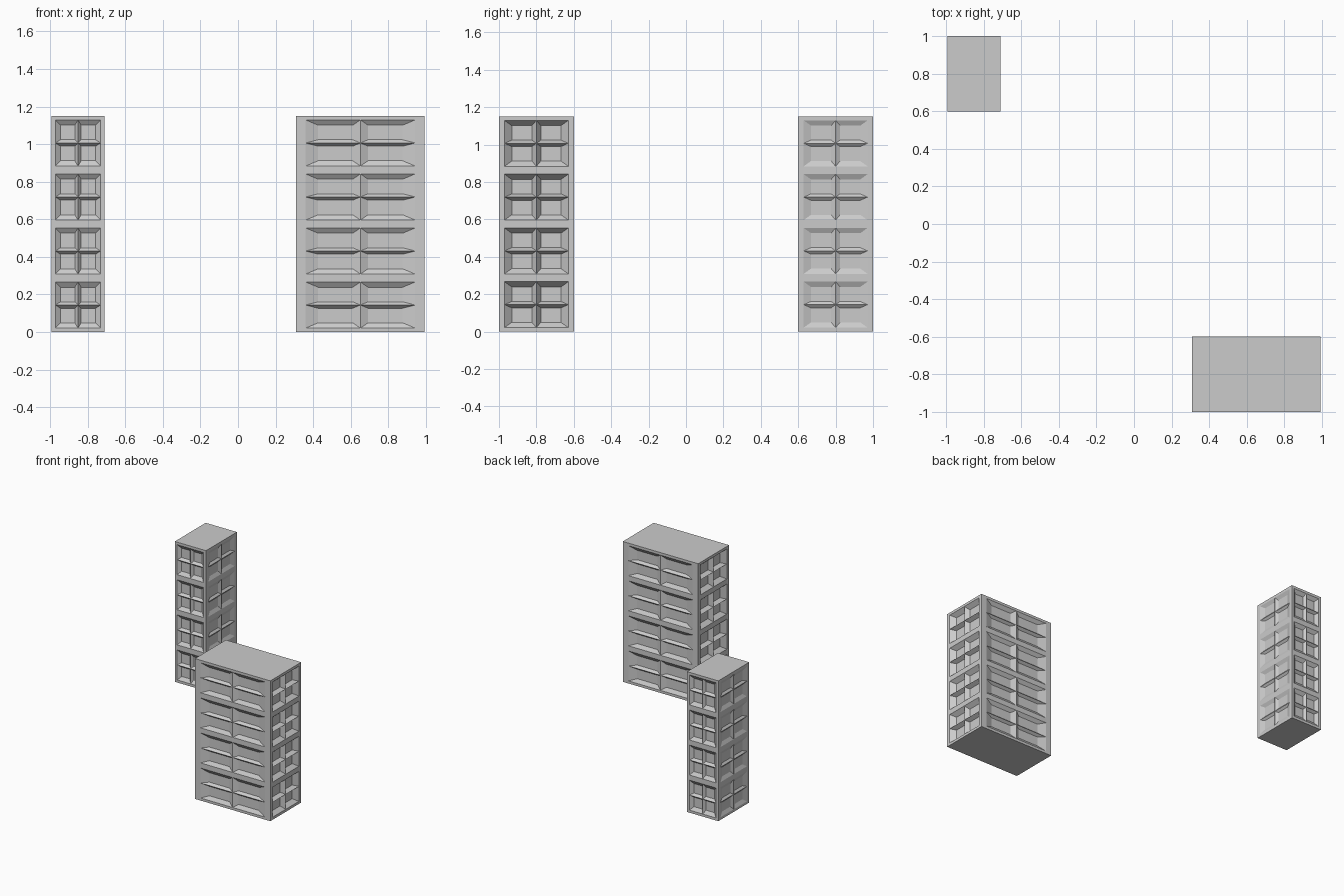
import bpy, bmesh
from mathutils import Vector

if "Cube" in bpy.data.objects:
    bpy.data.objects.remove(bpy.data.objects["Cube"])

FLOORS = 4
HEIGHT = 1.15
FRAME, SLOPE, MULLION = 0.073, 0.098, 0.06   # fractions of one bay
DEPTH = 0.05                                 # recess, fraction of block size


def add_bay(bm, origin, u, v, inward):
    """One storey of one wall: flat frame and 2 x 2 tapered window recesses."""
    def face(pts):
        bm.faces.new([bm.verts.new(origin + u * a + v * b + inward * d)
                      for a, b, d in pts])

    lo, hi = FRAME, 1 - FRAME
    # flat frame around the windows
    outer = [(0, 0), (1, 0), (1, 1), (0, 1)]
    inner = [(lo, lo), (hi, lo), (hi, hi), (lo, hi)]
    for i in range(4):
        j = (i + 1) % 4
        mid = ((inner[i][0] + inner[j][0]) / 2, (inner[i][1] + inner[j][1]) / 2)
        face([(*p, 0) for p in (outer[i], outer[j], inner[j], mid, inner[i])])

    # window recesses meeting in a sharp mullion cross
    spans = [(lo, 0.5, lo + SLOPE, 0.5 - MULLION),
             (0.5, hi, 0.5 + MULLION, hi - SLOPE)]
    for a0, a1, c0, c1 in spans:
        for b0, b1, d0, d1 in spans:
            rim = [(a0, b0, 0), (a1, b0, 0), (a1, b1, 0), (a0, b1, 0)]
            pane = [(c0, d0, 1), (c1, d0, 1), (c1, d1, 1), (c0, d1, 1)]
            face(pane)
            for i in range(4):
                j = (i + 1) % 4
                face([rim[i], rim[j], pane[j], pane[i]])


def tower(name, x0, x1, y0, y1):
    bm = bmesh.new()
    corners = [Vector((x0, y0, 0)), Vector((x1, y0, 0)),
               Vector((x1, y1, 0)), Vector((x0, y1, 0))]
    step = Vector((0, 0, HEIGHT / FLOORS))
    # four walls of stacked bays
    for i in range(4):
        a, b = corners[i], corners[(i + 1) % 4]
        inward = (corners[(i + 2) % 4] - b) * DEPTH
        for f in range(FLOORS):
            add_bay(bm, a + step * f, b - a, step, inward)
    # roof and base
    bm.faces.new([bm.verts.new(c + step * FLOORS) for c in corners])
    bm.faces.new([bm.verts.new(c) for c in reversed(corners)])
    bmesh.ops.remove_doubles(bm, verts=bm.verts, dist=1e-4)
    bmesh.ops.recalc_face_normals(bm, faces=bm.faces)
    mesh = bpy.data.meshes.new(name)
    bm.to_mesh(mesh)
    bm.free()
    bpy.context.collection.objects.link(bpy.data.objects.new(name, mesh))


tower("wide_building", 0.31, 0.993, -1.0, -0.6)
tower("narrow_building", -0.993, -0.71, 0.6, 1.0)
